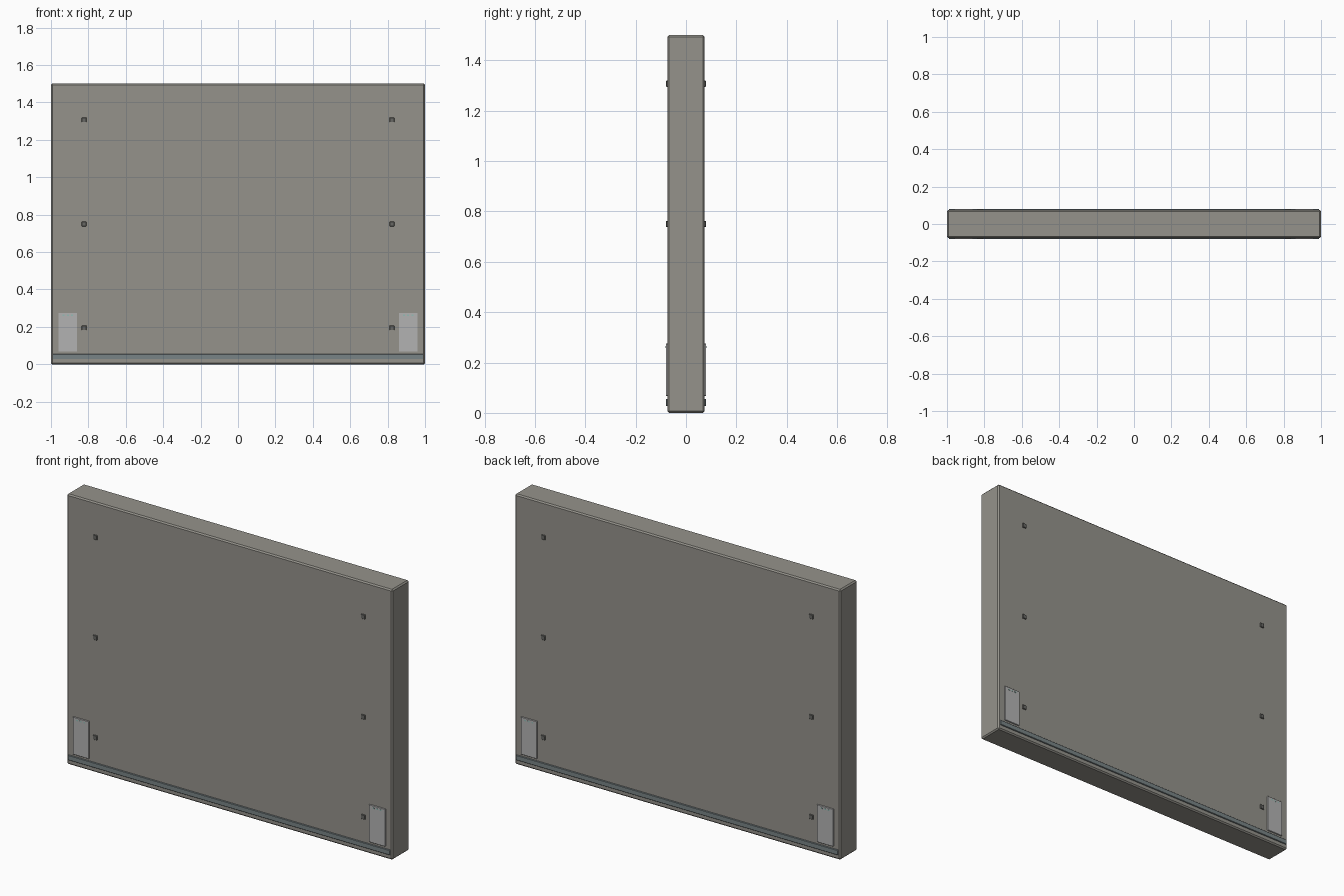
import bpy, bmesh
from mathutils import Matrix

if "Cube" in bpy.data.objects:
    bpy.data.objects.remove(bpy.data.objects["Cube"])


def material(name, rgb):
    m = bpy.data.materials.new(name)
    m.diffuse_color = (*rgb, 1)
    m.use_nodes = True
    m.node_tree.nodes["Principled BSDF"].inputs["Base Color"].default_value = m.diffuse_color
    return m


CONCRETE = material("concrete", (0.30, 0.29, 0.26))
DARK = material("dark_metal", (0.14, 0.14, 0.13))
STEEL = material("pale_plate", (0.45, 0.45, 0.45))
BLUE = material("blue_grey", (0.19, 0.23, 0.24))
TEAL = material("teal", (0.30, 0.50, 0.46))


def box(name, centre, size, mat, bevel=0.0):
    bm = bmesh.new()
    bmesh.ops.create_cube(bm, size=1, matrix=Matrix.Diagonal((*size, 1)))
    if bevel:
        bmesh.ops.bevel(bm, geom=bm.edges[:], offset=bevel, segments=1, affect='EDGES')
    me = bpy.data.meshes.new(name)
    bm.to_mesh(me)
    bm.free()
    me.materials.append(mat)
    ob = bpy.data.objects.new(name, me)
    ob.location = centre
    bpy.context.collection.objects.link(ob)
    return ob


# Main slab with a small chamfer on its edges
FACE = 0.074
box("wall_slab", (0, 0, 0.75), (2, 2 * FACE, 1.5), CONCRETE, 0.007)

for s, side in ((-1, "front"), (1, "back")):
    # Rail along the foot of the wall
    box(f"{side}_rail", (0, s * FACE, 0.041), (1.98, 0.012, 0.028), BLUE, 0.002)

    for x, end in ((-1, "left"), (1, "right")):
        # Corner plate with three small indicator studs
        box(f"{side}_{end}_plate", (x * 0.91, s * FACE, 0.171), (0.1, 0.012, 0.208), STEEL, 0.0015)
        for i in (-1, 0, 1):
            box(f"{side}_{end}_indicator", (x * 0.91 + i * 0.022, s * (FACE + 0.006), 0.262),
                (0.011, 0.002, 0.007), TEAL)

        # Column of square anchor bolts
        for z in (0.195, 0.75, 1.307):
            box(f"{side}_{end}_anchor", (x * 0.823, s * FACE, z), (0.025, 0.011, 0.025), DARK, 0.002)
